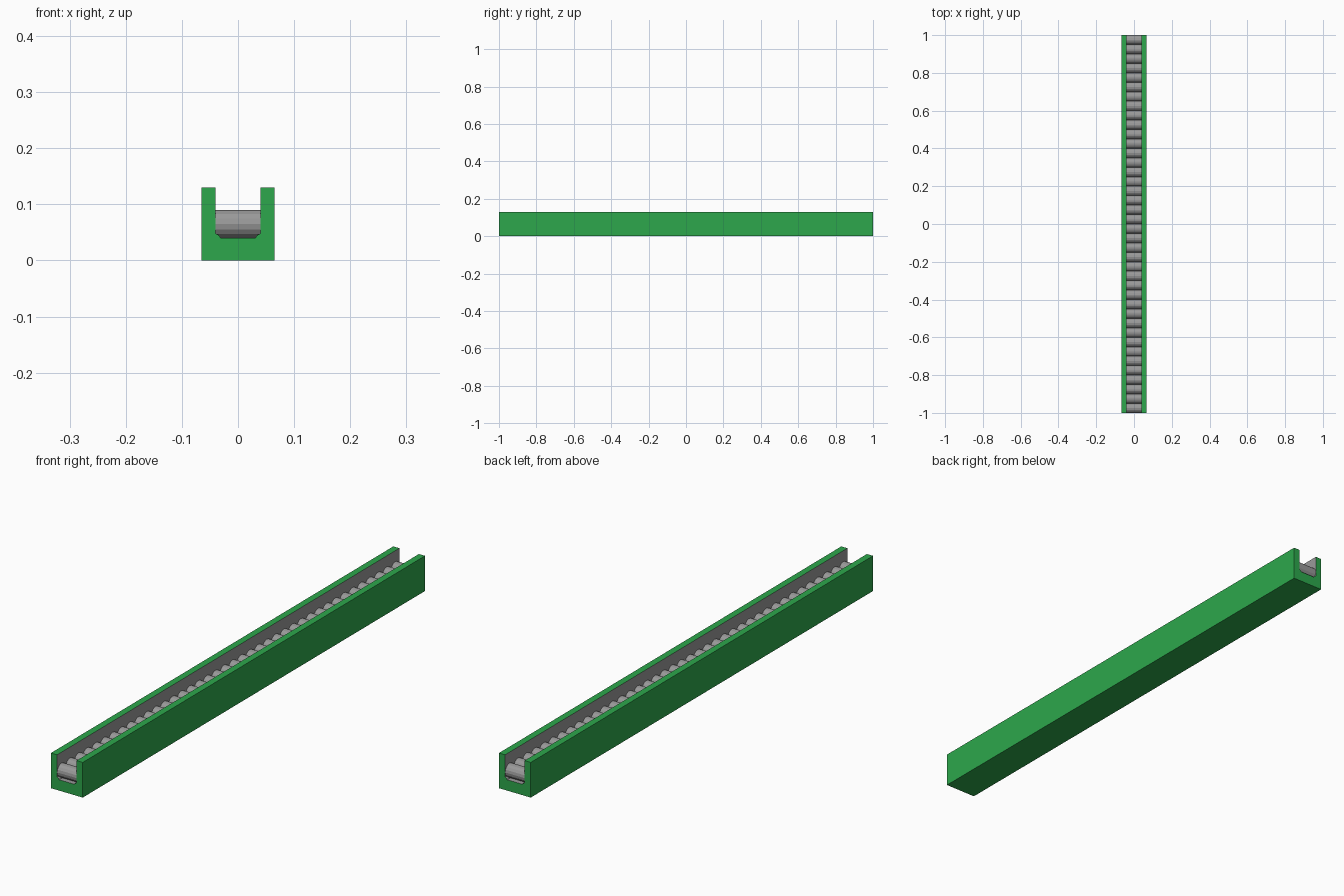
import bpy, bmesh, math
from mathutils import Matrix

if "Cube" in bpy.data.objects:
    bpy.data.objects.remove(bpy.data.objects["Cube"])

LENGTH, WIDTH, HEIGHT = 2.0, 0.13, 0.13
INNER, FLOOR = 0.04, 0.04
ROLLERS, RADIUS, SIDES = 40, 0.025, 16


def material(name, color):
    m = bpy.data.materials.new(name)
    m.diffuse_color = (*color, 1)
    m.use_nodes = True
    m.node_tree.nodes["Principled BSDF"].inputs["Base Color"].default_value = m.diffuse_color
    return m


green = material("frame green", (0.026, 0.39, 0.072))
grey = material("roller grey", (0.32, 0.32, 0.32))


def add_object(name, bm, mats):
    bmesh.ops.recalc_face_normals(bm, faces=bm.faces)
    me = bpy.data.meshes.new(name)
    bm.to_mesh(me)
    bm.free()
    for m in mats:
        me.materials.append(m)
    ob = bpy.data.objects.new(name, me)
    bpy.context.collection.objects.link(ob)
    return ob


# Channel frame: U profile with small fillets at the floor, extruded along y
half = [(WIDTH / 2, 0), (WIDTH / 2, HEIGHT), (INNER, HEIGHT),
        (INNER, FLOOR + 0.008), (INNER - 0.006, FLOOR + 0.005), (INNER - 0.009, FLOOR)]
profile = half + [(-x, z) for x, z in reversed(half)]
bm = bmesh.new()
front = bm.faces.new([bm.verts.new((x, -LENGTH / 2, z)) for x, z in profile])
ext = bmesh.ops.extrude_face_region(bm, geom=[front], use_keep_orig=True)
bmesh.ops.translate(bm, vec=(0, LENGTH, 0),
                    verts=[g for g in ext["geom"] if isinstance(g, bmesh.types.BMVert)])
# Grey lining on every face inside the groove
for f in bm.faces:
    c = f.calc_center_median()
    spans = max(v.co.y for v in f.verts) - min(v.co.y for v in f.verts) > 1
    if spans and abs(c.x) <= INNER + 1e-4 and 0.01 < c.z < HEIGHT - 0.01:
        f.material_index = 1
add_object("channel_frame", bm, [green, grey])

# Row of touching rollers lying across the channel
bm = bmesh.new()
pitch = LENGTH / ROLLERS
for i in range(ROLLERS):
    y = -LENGTH / 2 + pitch * (i + 0.5)
    bmesh.ops.create_cone(
        bm, cap_ends=True, segments=SIDES, radius1=RADIUS, radius2=RADIUS,
        depth=2 * INNER - 0.0006,
        matrix=Matrix.Translation((0, y, FLOOR + RADIUS)) @ Matrix.Rotation(math.pi / 2, 4, 'Y'))
add_object("rollers", bm, [grey])
